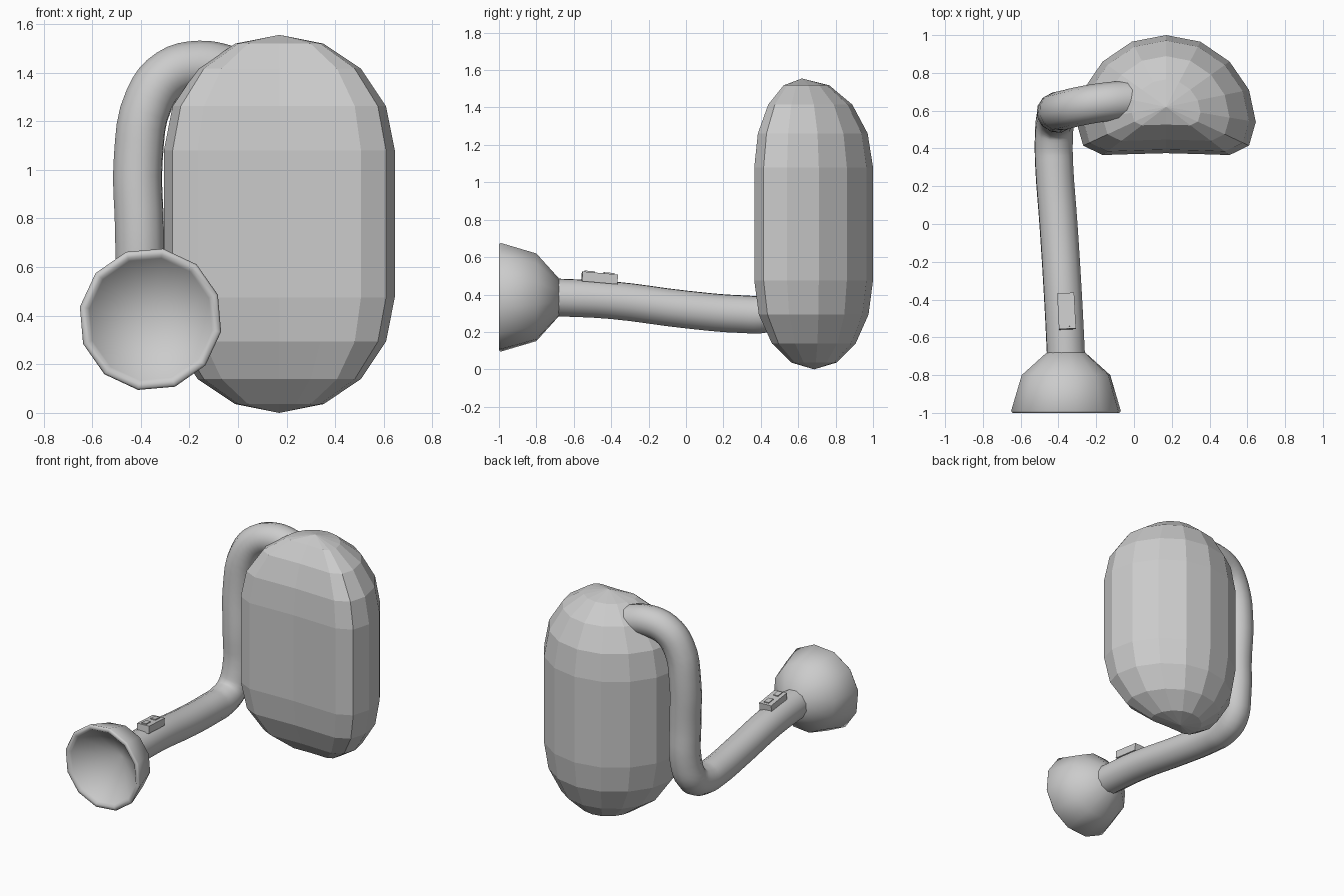
import bpy, bmesh, math
from mathutils import Vector

old = bpy.data.objects.get("Cube")
if old:
    bpy.data.objects.remove(old, do_unlink=True)

grey = bpy.data.materials.new("plain_grey")
grey.use_nodes = True
GREY = (0.6, 0.6, 0.6, 1)
grey.diffuse_color = GREY
grey.node_tree.nodes["Principled BSDF"].inputs["Base Color"].default_value = GREY


def add_object(name, data):
    obj = bpy.data.objects.new(name, data)
    bpy.context.collection.objects.link(obj)
    data.materials.append(grey)
    return obj


def loft(name, rings, closed=False):
    """Skin a list of rings; a ring of one point is a pole."""
    bm = bmesh.new()
    loops = [[bm.verts.new(p) for p in ring] for ring in rings]
    for a, b in zip(loops, loops[1:]):
        n = max(len(a), len(b))
        for i in range(n):
            j = (i + 1) % n
            quad = [a[i % len(a)], a[j % len(a)], b[j % len(b)], b[i % len(b)]]
            bm.faces.new(list(dict.fromkeys(quad)))
    bmesh.ops.recalc_face_normals(bm, faces=bm.faces)
    mesh = bpy.data.meshes.new(name)
    bm.to_mesh(mesh)
    bm.free()
    return add_object(name, mesh)


def smooth(obj, angle):
    bpy.ops.object.select_all(action='DESELECT')
    obj.select_set(True)
    bpy.context.view_layer.objects.active = obj
    bpy.ops.object.shade_smooth_by_angle(angle=math.radians(angle))


# Tank: sixteen-sided capsule with a flattened front and faceted domes
TANK_X, RADIUS, SIDES = 0.17, 0.475, 16
back_to_front = [1.0, 0.965, 0.86, 0.71, 0.54, 0.415, 0.365, 0.37, 0.375]
section = []
for i in range(SIDES):
    x = RADIUS * math.sin(math.tau * i / SIDES)
    section.append((x, back_to_front[min(i, SIDES - i)]))


def tank_ring(angle, base_z, pole_y, sign):
    c, s = math.cos(angle), math.sin(angle)
    return [(TANK_X + x * c, pole_y + (y - pole_y) * c, base_z + sign * RADIUS * s)
            for x, y in section]


steps = [math.radians(22.5 * k) for k in range(4)]
bottom = [tank_ring(a, 0.475, 0.685, -1) for a in reversed(steps)]
top = [tank_ring(a, 1.08, 0.62, 1) for a in steps]
loft("tank", [[(TANK_X, 0.685, 0)]] + bottom + top + [[(TANK_X, 0.62, 1.555)]])

# Hose: round tube from the tank top, down the side and forward to the horn
path = [(0.05, 0.66, 1.37), (-0.05, 0.655, 1.41), (-0.16, 0.645, 1.428),
        (-0.28, 0.625, 1.395), (-0.365, 0.605, 1.29), (-0.41, 0.595, 1.05),
        (-0.405, 0.585, 0.75), (-0.405, 0.58, 0.48), (-0.42, 0.53, 0.345),
        (-0.425, 0.42, 0.297), (-0.422, 0.3, 0.295), (-0.4, 0, 0.32),
        (-0.375, -0.4, 0.37), (-0.36, -0.7, 0.385)]
curve = bpy.data.curves.new("hose", 'CURVE')
curve.dimensions = '3D'
curve.bevel_depth = 0.103
curve.bevel_resolution = 4
curve.resolution_u = 4
curve.use_fill_caps = True
spline = curve.splines.new('BEZIER')
spline.bezier_points.add(len(path) - 1)
for point, co in zip(spline.bezier_points, path):
    point.co = co
    point.handle_left_type = point.handle_right_type = 'AUTO'
hose = add_object("hose", curve)
bpy.ops.object.select_all(action='DESELECT')
hose.select_set(True)
bpy.context.view_layer.objects.active = hose
bpy.ops.object.convert(target='MESH')
smooth(hose, 60)

# Horn: twelve-sided flare with a soft rim and a deep conical inside
HORN = Vector((-0.36, 0, 0.385))


def horn_ring(y, r):
    if r == 0:
        return [HORN + Vector((0, y, 0))]
    angles = [math.radians(20 + 30 * k) for k in range(12)]
    return [HORN + Vector((r * math.cos(a), y, r * math.sin(a))) for a in angles]


profile = [(-0.67, 0), (-0.68, 0.103), (-0.8, 0.238), (-0.99, 0.295),
           (-1.0, 0.288), (-1.0, 0.268), (-0.985, 0.255), (-0.78, 0)]
smooth(loft("horn", [horn_ring(y, r) for y, r in profile]), 80)


# Switch box on the hose, with two small buttons
def box(name, location, size):
    bpy.ops.mesh.primitive_cube_add(size=1, location=location)
    obj = bpy.context.object
    obj.name = name
    obj.scale = size
    obj.rotation_euler = (math.radians(-5), 0, math.radians(3))
    obj.data.materials.append(grey)


box("switch_box", (-0.357, -0.462, 0.489), (0.09, 0.19, 0.052))
for name, y, z in (("front_button", -0.515, 0.521), ("back_button", -0.412, 0.512)):
    box(name, (-0.357, y, z), (0.035, 0.055, 0.01))
